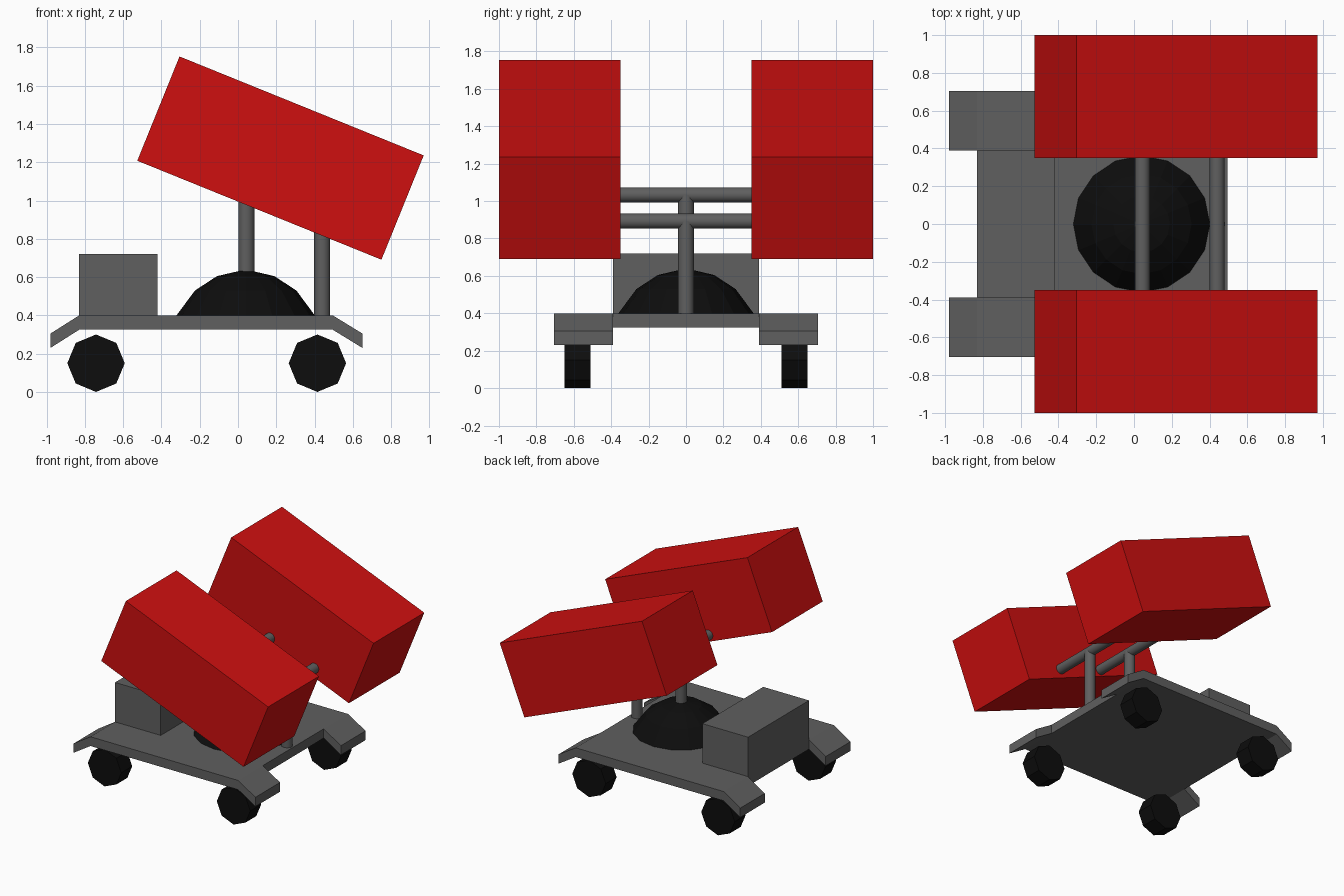
import bpy, bmesh, math
from mathutils import Matrix, Vector

if "Cube" in bpy.data.objects:
    bpy.data.objects.remove(bpy.data.objects["Cube"])


def material(name, r, g, b):
    m = bpy.data.materials.new(name)
    m.diffuse_color = (r, g, b, 1)
    m.use_nodes = True
    m.node_tree.nodes["Principled BSDF"].inputs["Base Color"].default_value = m.diffuse_color
    return m


RED = material("red", 0.62, 0.005, 0.005)
GREY = material("grey", 0.115, 0.115, 0.115)
BLACK = material("black", 0.004, 0.004, 0.004)


def finish(name, bm, mat, smooth=False):
    bmesh.ops.recalc_face_normals(bm, faces=bm.faces[:])
    me = bpy.data.meshes.new(name)
    bm.to_mesh(me)
    bm.free()
    me.materials.append(mat)
    ob = bpy.data.objects.new(name, me)
    bpy.context.collection.objects.link(ob)
    if smooth:
        bpy.ops.object.select_all(action='DESELECT')
        ob.select_set(True)
        bpy.context.view_layer.objects.active = ob
        bpy.ops.object.shade_smooth_by_angle(angle=math.radians(40))
    return ob


def box(name, centre, size, mat, tilt=0):
    bm = bmesh.new()
    bmesh.ops.create_cube(bm, size=1, matrix=Matrix.Translation(centre)
                          @ Matrix.Rotation(tilt, 4, 'Y') @ Matrix.Diagonal((*size, 1)))
    return finish(name, bm, mat)


def rod(name, start, end, radius, mat, sides, smooth):
    a, b = Vector(start), Vector(end)
    bm = bmesh.new()
    rot = (b - a).to_track_quat('Z', 'Y').to_matrix().to_4x4()
    bmesh.ops.create_cone(bm, cap_ends=True, segments=sides, radius1=radius, radius2=radius,
                          depth=(b - a).length, matrix=Matrix.Translation((a + b) / 2) @ rot)
    return finish(name, bm, mat, smooth)


# Chassis: flat plate with four drooping corner flaps, extruded downwards
xs, zs = [-0.98, -0.83, 0.495, 0.65], [0.305, 0.4, 0.4, 0.305]
ys = [-0.705, -0.39, 0.39, 0.705]
bm = bmesh.new()
v = [[bm.verts.new((x, y, z)) for y in ys] for x, z in zip(xs, zs)]
for i in range(3):
    for j in range(3):
        if i == 1 or j != 1:
            bm.faces.new((v[i][j], v[i + 1][j], v[i + 1][j + 1], v[i][j + 1]))
ext = bmesh.ops.extrude_face_region(bm, geom=bm.faces[:], use_keep_orig=True)
low = [g for g in ext["geom"] if isinstance(g, bmesh.types.BMVert)]
bmesh.ops.translate(bm, vec=(0, 0, -0.075), verts=low)
finish("chassis", bm, GREY)

# Rear equipment box
box("equipment_box", (-0.625, 0, 0.56), (0.41, 0.78, 0.32), GREY)

# Low-poly dome
bm = bmesh.new()
prof = [bm.verts.new((0.04 + r, 0, z))
        for r, z in [(0.365, 0.395), (0.265, 0.53), (0.15, 0.605), (0, 0.64)]]
edges = [bm.edges.new(p) for p in zip(prof, prof[1:])]
bmesh.ops.spin(bm, geom=prof + edges, cent=(0.04, 0, 0), axis=(0, 0, 1),
               angle=2 * math.pi, steps=16)
bmesh.ops.remove_doubles(bm, verts=bm.verts[:], dist=0.0005)
finish("dome", bm, BLACK)

# Posts with cross bars carrying the launch boxes
for label, x, z in [("rear", 0.044, 1.033), ("front", 0.44, 0.893)]:
    rod(label + "_post", (x, 0, 0.38), (x, 0, z), 0.042, GREY, 24, True)
    rod(label + "_cross_bar", (x, -0.37, z), (x, 0.37, z), 0.04, GREY, 24, True)

# Tilted red boxes and octagonal wheels on both sides
for side, s in [("right", -1), ("left", 1)]:
    box(side + "_red_box", (0.222, s * 0.675, 1.222), (1.377, 0.65, 0.588), RED,
        math.radians(22.06))
    for end, x in [("rear", -0.742), ("front", 0.415)]:
        rod(f"{side}_{end}_wheel", (x, s * 0.51, 0.15), (x, s * 0.65, 0.15),
            0.15, BLACK, 8, False)
